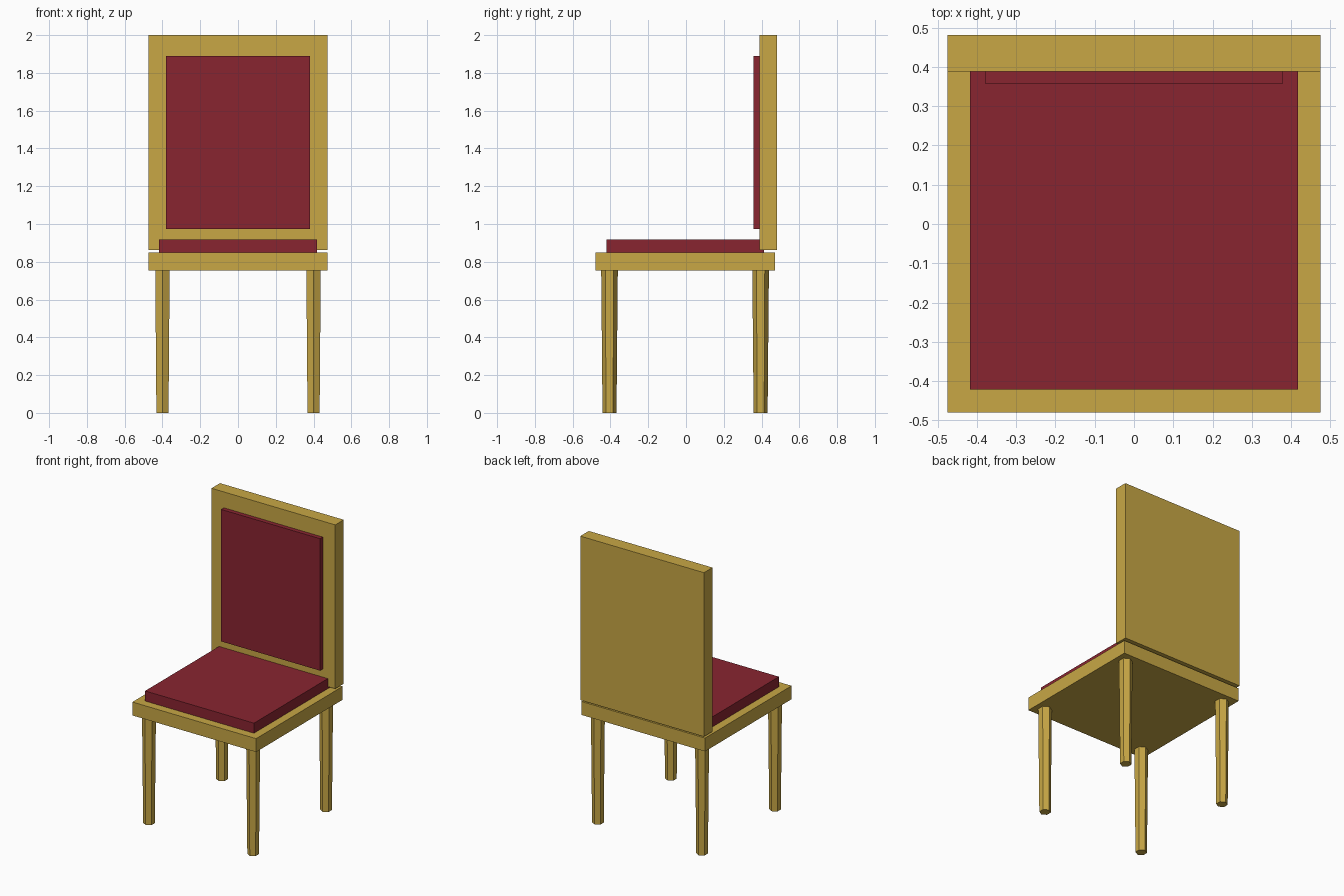
import bpy
import bmesh
from mathutils import Matrix

if "Cube" in bpy.data.objects:
    bpy.data.objects.remove(bpy.data.objects["Cube"])


def material(name, color):
    m = bpy.data.materials.new(name)
    m.diffuse_color = (*color, 1)
    m.use_nodes = True
    m.node_tree.nodes["Principled BSDF"].inputs["Base Color"].default_value = m.diffuse_color
    return m


wood = material("wood", (0.58, 0.39, 0.06))
fabric = material("fabric", (0.25, 0.018, 0.03))


def add_object(name, bm, mat):
    mesh = bpy.data.meshes.new(name)
    bm.to_mesh(mesh)
    bm.free()
    mesh.materials.append(mat)
    ob = bpy.data.objects.new(name, mesh)
    bpy.context.collection.objects.link(ob)
    return ob


def box(name, half_x, y0, y1, z0, z1, mat):
    bm = bmesh.new()
    place = Matrix.Translation((0, (y0 + y1) / 2, (z0 + z1) / 2))
    size = Matrix.Diagonal((2 * half_x, y1 - y0, z1 - z0, 1))
    bmesh.ops.create_cube(bm, size=1, matrix=place @ size)
    return add_object(name, bm, mat)


def leg(name, x, y):
    # Six-sided leg tapering to the floor, corners facing front and back
    bm = bmesh.new()
    bmesh.ops.create_cone(bm, cap_ends=True, segments=6, radius1=0.037,
                          radius2=0.044, depth=LEG_HEIGHT,
                          matrix=Matrix.Translation((0, 0, LEG_HEIGHT / 2)))
    # Ensure a corner points along y
    if max(v.co.y for v in bm.verts) < 0.042:
        bmesh.ops.rotate(bm, verts=bm.verts, cent=(0, 0, 0),
                         matrix=Matrix.Rotation(0.5235988, 3, 'Z'))
    ob = add_object(name, bm, wood)
    ob.location = (x, y, 0)


LEG_HEIGHT = 0.757

# Seat and its cushion
box("seat", 0.475, -0.48, 0.47, 0.755, 0.848, wood)
box("seat_cushion", 0.418, -0.422, 0.413, 0.846, 0.918, fabric)

# Backrest panel and its pad
box("backrest", 0.475, 0.388, 0.481, 0.862, 2.0, wood)
box("backrest_pad", 0.38, 0.358, 0.39, 0.974, 1.89, fabric)

# Four legs
for row, y in (("front", -0.405), ("back", 0.395)):
    for side, x in (("left", -0.4), ("right", 0.4)):
        leg(f"{row}_{side}_leg", x, y)
